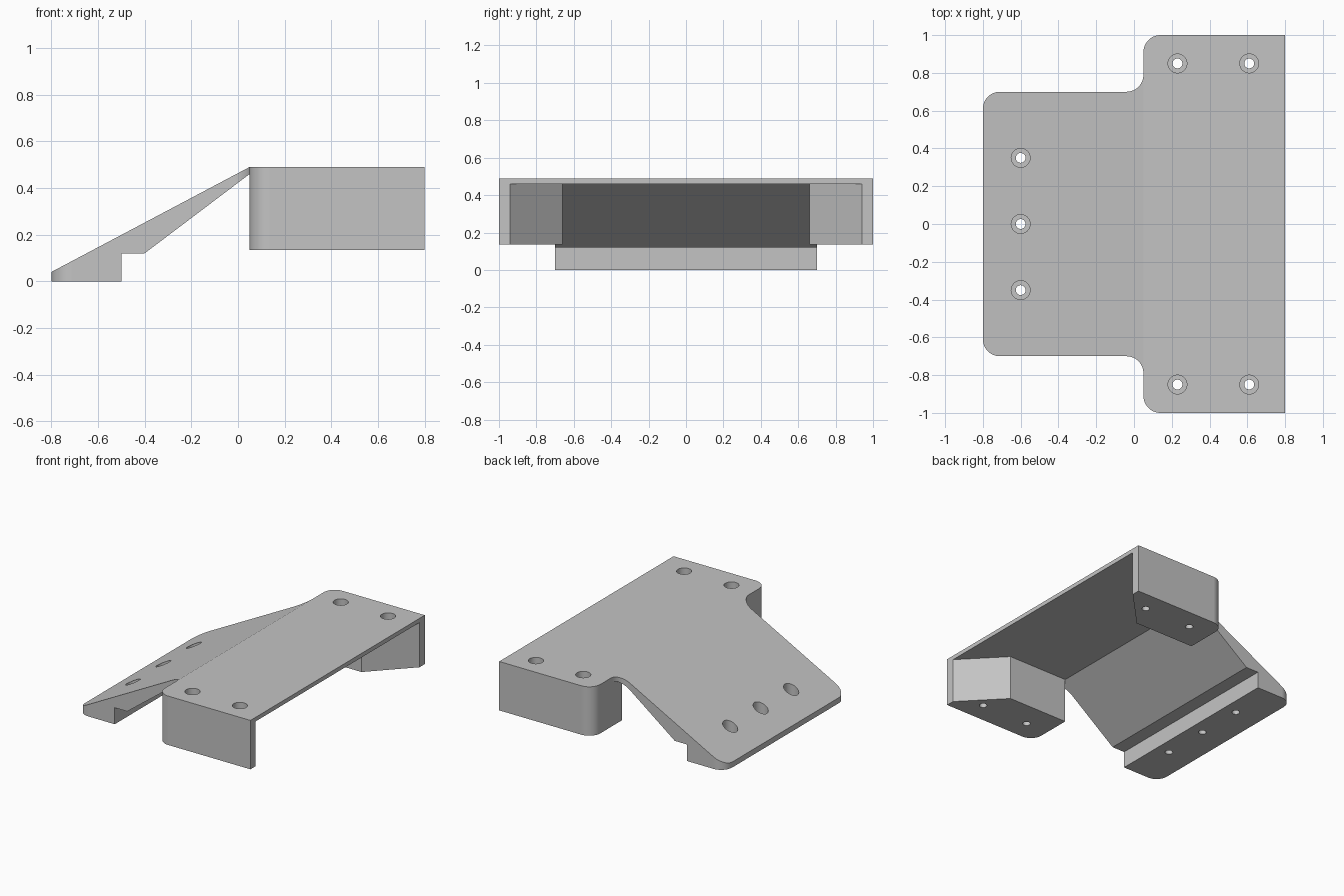
import bpy, bmesh
from math import sin, cos, pi
from mathutils import Vector

cube = bpy.data.objects.get("Cube")
if cube:
    bpy.data.objects.remove(cube)

GREY = (0.55, 0.55, 0.55, 1)
mat = bpy.data.materials.new("plain grey")
mat.use_nodes = True
mat.diffuse_color = GREY
mat.node_tree.nodes["Principled BSDF"].inputs["Base Color"].default_value = GREY

TOP, UNDER, LEG_BOTTOM, RADIUS = 0.49, 0.46, 0.135, 0.09


def prism(name, points, low, high, axis="z"):
    """Extrude a closed outline along z, or an x-z profile along y."""
    bm = bmesh.new()
    place = (lambda u, v: (u, v, low)) if axis == "z" else (lambda u, v: (u, low, v))
    face = bm.faces.new([bm.verts.new(place(u, v)) for u, v in points])
    move = bmesh.ops.extrude_face_region(bm, geom=[face])["geom"]
    step = (0, 0, high - low) if axis == "z" else (0, high - low, 0)
    bmesh.ops.translate(bm, vec=step, verts=[g for g in move if isinstance(g, bmesh.types.BMVert)])
    bmesh.ops.recalc_face_normals(bm, faces=bm.faces)
    mesh = bpy.data.meshes.new(name)
    bm.to_mesh(mesh)
    bm.free()
    obj = bpy.data.objects.new(name, mesh)
    bpy.context.collection.objects.link(obj)
    mesh.materials.append(mat)
    return obj


def combine(target, other, operation):
    """Apply a boolean and discard the helper."""
    mod = target.modifiers.new("boolean", "BOOLEAN")
    mod.object, mod.operation, mod.solver = other, operation, "EXACT"
    bpy.context.view_layer.objects.active = target
    bpy.ops.object.modifier_apply(modifier=mod.name)
    bpy.data.objects.remove(other)


def arc(cx, cy, start, end, r=RADIUS, n=12):
    angles = [start + (end - start) * i / n for i in range(n + 1)]
    return [(cx + r * cos(a), cy + r * sin(a)) for a in angles]


def mirrored(points):
    return [(x, -y) for x, y in reversed(points)]


# Deck: rounded outline trimmed by the ramp-and-plate side profile
leg_corner = arc(0.05 + RADIUS, 1 - RADIUS, pi / 2, pi)
half = ([(0.8, 1)] + leg_corner
        + arc(0.05 - RADIUS, 0.7 + RADIUS, 0, -pi / 2)
        + arc(-0.8 + RADIUS, 0.7 - RADIUS, pi / 2, pi))
body = prism("mounting_bracket", half + mirrored(half), -0.1, 0.6)
profile = [(-0.9, 0), (-0.9, -0.013), (0.05, TOP), (0.9, TOP), (0.9, UNDER),
           (0.05, UNDER), (-0.4, 0.12), (-0.5, 0.12), (-0.5, 0)]
profile[0:2] = [(-0.8, 0), (-0.8, 0.04)]
combine(body, prism("side_profile", profile, -1.2, 1.2, "y"), "INTERSECT")

# Legs: rounded outside, chamfered towards the open end
leg = [(0.8, 1)] + leg_corner + [(0.05, 0.66), (0.53, 0.66), (0.8, 0.94)]
for name, shape in (("left_leg", leg), ("right_leg", mirrored(leg))):
    combine(body, prism(name, shape, LEG_BOTTOM, UNDER), "UNION")

# Counterbored screw holes
holes = [(x, y, LEG_BOTTOM + 0.06) for x in (0.23, 0.61) for y in (-0.85, 0.85)]
holes += [(-0.6, y, 0.06) for y in (-0.35, 0, 0.35)]
for x, y, floor in holes:
    for r, bottom in ((0.05, floor), (0.026, -0.2)):
        circle = arc(x, y, 0, 2 * pi, r, 32)[:-1]
        combine(body, prism("hole_cutter", circle, bottom, 0.8), "DIFFERENCE")

# Smooth round corners, crisp flat faces
bpy.ops.object.select_all(action="DESELECT")
body.select_set(True)
bpy.context.view_layer.objects.active = body
bpy.ops.object.shade_smooth_by_angle(angle=pi / 9)
weighted = body.modifiers.new("weighted_normals", "WEIGHTED_NORMAL")
weighted.keep_sharp = True
